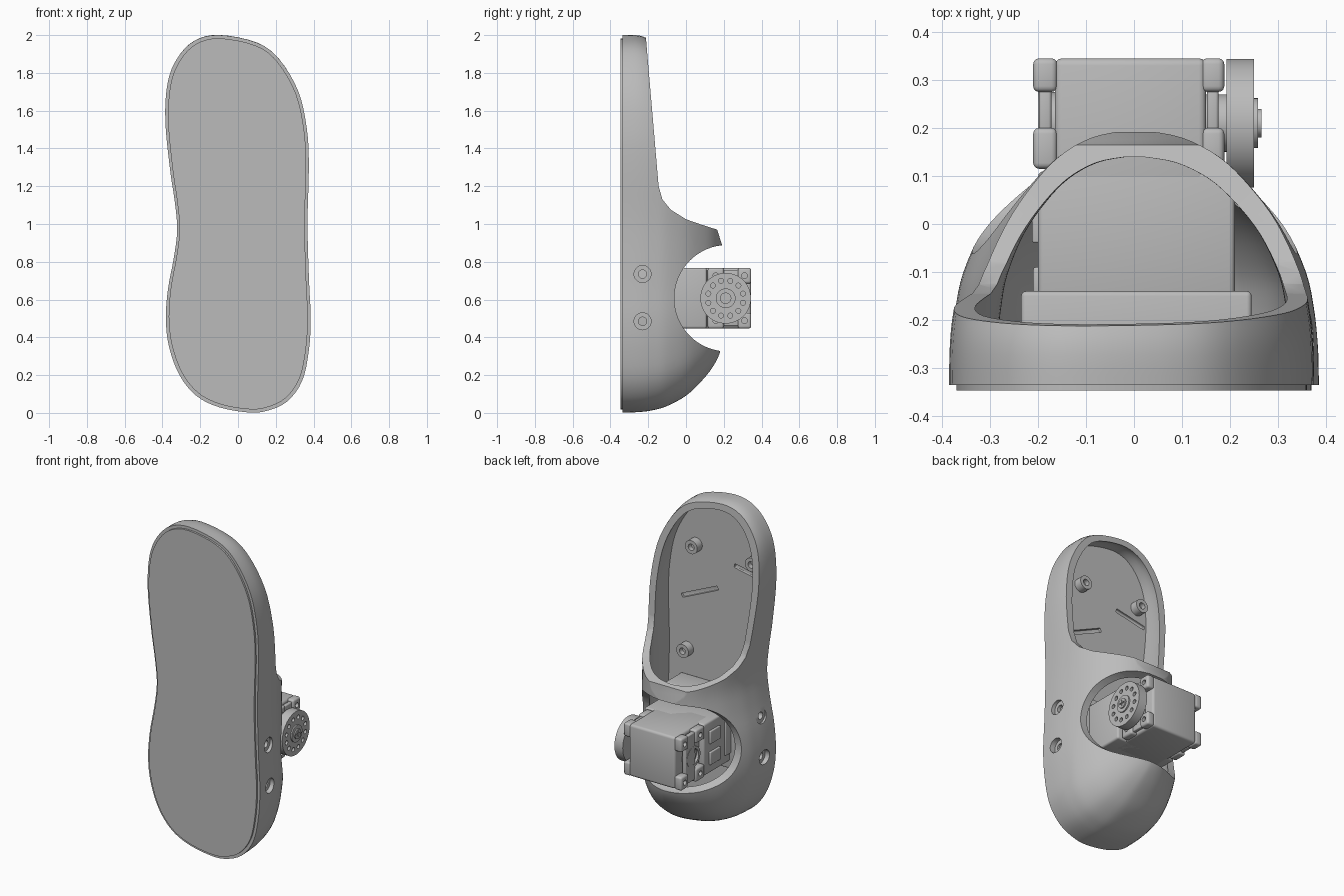
import bpy, bmesh, math
from mathutils import Vector, Matrix

if "Cube" in bpy.data.objects:
    bpy.data.objects.remove(bpy.data.objects["Cube"])

grey = bpy.data.materials.new("plain grey")
grey.use_nodes = True
grey.diffuse_color = (0.5, 0.5, 0.5, 1)
grey.node_tree.nodes["Principled BSDF"].inputs["Base Color"].default_value = (0.5, 0.5, 0.5, 1)


def finish(bm, name):
    bmesh.ops.recalc_face_normals(bm, faces=bm.faces)
    mesh = bpy.data.meshes.new(name)
    bm.to_mesh(mesh)
    bm.free()
    mesh.materials.append(grey)
    obj = bpy.data.objects.new(name, mesh)
    bpy.context.collection.objects.link(obj)
    return obj


def smooth(obj):
    bpy.ops.object.select_all(action='DESELECT')
    obj.select_set(True)
    bpy.context.view_layer.objects.active = obj
    bpy.ops.object.shade_smooth_by_angle(angle=math.radians(35))


def spline(pts, steps, cyclic):
    """Catmull-Rom curve through points of any dimension."""
    n, out = len(pts), []
    for i in range(n if cyclic else n - 1):
        ids = [i - 1, i, i + 1, i + 2]
        p = [Vector(pts[k % n] if cyclic else pts[min(max(k, 0), n - 1)]) for k in ids]
        for s in range(steps):
            t = s / steps
            out.append(p[1] + 0.5 * t * ((p[2] - p[0]) + t * ((2*p[0] - 5*p[1] + 4*p[2] - p[3])
                       + t * (3*(p[1] - p[2]) + p[3] - p[0]))))
    return out if cyclic else out + [Vector(pts[-1])]


def loft(rings, name):
    bm = bmesh.new()
    loops = [[bm.verts.new(c) for c in ring] for ring in rings]
    for a, b in zip(loops, loops[1:]):
        for i in range(len(a)):
            j = (i + 1) % len(a)
            bm.faces.new((a[i], a[j], b[j], b[i]))
    bm.faces.new(loops[0])
    bm.faces.new(loops[-1])
    return finish(bm, name)


def box(name, lo, hi, bevel=0.0, turn=0.0):
    """Box between two corners, optionally rounded and turned about y."""
    lo, hi = Vector(lo), Vector(hi)
    bm = bmesh.new()
    bmesh.ops.create_cube(bm, size=1)
    bmesh.ops.scale(bm, vec=hi - lo, verts=bm.verts)
    if bevel:
        bmesh.ops.bevel(bm, geom=bm.edges[:], offset=bevel, segments=3, profile=0.5, affect='EDGES')
    bmesh.ops.rotate(bm, matrix=Matrix.Rotation(turn, 3, 'Y'), verts=bm.verts)
    bmesh.ops.translate(bm, vec=(lo + hi) / 2, verts=bm.verts)
    return finish(bm, name)


def rod(name, start, end, radius, sides=32):
    """Cylinder between two points."""
    start, end = Vector(start), Vector(end)
    axis = end - start
    bm = bmesh.new()
    bmesh.ops.create_cone(bm, cap_ends=True, segments=sides, radius1=radius, radius2=radius,
                          depth=axis.length)
    turn = Vector((0, 0, 1)).rotation_difference(axis).to_matrix()
    bmesh.ops.rotate(bm, matrix=turn, verts=bm.verts)
    bmesh.ops.translate(bm, vec=(start + end) / 2, verts=bm.verts)
    return finish(bm, name)


def carve(obj, cutters):
    """Subtract the cutters, then discard them."""
    for c in cutters:
        c.hide_render = True
        m = obj.modifiers.new("cut", 'BOOLEAN')
        m.operation, m.solver, m.object = 'DIFFERENCE', 'EXACT', c
    bpy.context.view_layer.update()
    mesh = bpy.data.meshes.new_from_object(obj.evaluated_get(bpy.context.evaluated_depsgraph_get()))
    obj.modifiers.clear()
    obj.data = mesh
    for c in cutters:
        bpy.data.objects.remove(c)


# Foot outline (x, z), and depth layers (y, width factor, lowest z, highest z)
outline = spline([(-.1, 2), (.1, 1.96), (.22, 1.87), (.32, 1.7), (.365, 1.5), (.375, 1.3), (.368, 1),
                  (.376, .7), (.385, .5), (.375, .33), (.34, .17), (.26, .06), (.15, .01), (.05, .003),
                  (-.1, .03), (-.22, .09), (-.31, .2), (-.365, .35), (-.382, .5), (-.37, .66),
                  (-.34, .82), (-.322, .97), (-.335, 1.12), (-.36, 1.29), (-.385, 1.55),
                  (-.372, 1.75), (-.32, 1.88), (-.23, 1.97)], 4, True)
layers = spline([(-.335, 1, 0, 2), (-.25, .995, .003, 1.998), (-.18, .975, .012, 1.97),
                 (-.1, .93, .035, 1.92), (0, .81, .09, 1.85), (.08, .65, .165, 1.75),
                 (.14, .48, .24, 1.65), (.18, .27, .32, 1.5), (.195, .05, .42, 1.3)], 4, False)


def foot_rings(sx=1, sz=1, floor=-.335, depth=.53):
    return [[(p.x * w * sx, floor + (y + .335) / .53 * depth,
              1 + (lo + p.y / 2 * (hi - lo) - 1) * sz) for p in outline] for y, w, lo, hi in layers]


# Hollow shell with open instep, ankle opening, screw holes and floor slots
shell = loft(foot_rings(), "foot_shell")
cavity = loft(foot_rings(.88, .955, -.3, .44), "cavity_cutter")
instep = [(-.222, 2.1), (-.145, 1.2), (-.125, 1.13), (-.08, 1.075), (0, 1.025), (.08, .997),
          (.165, .97), (.2, .86), (.5, .86), (.5, 2.1)]
opening = loft([[(x, y, z) for y, z in instep] for x in (-1, 1)], "instep_cutter")
ankle = rod("ankle_cutter", (-1, .22, .607), (1, .22, .607), .282, 64)
cutters = [cavity, opening, ankle]
for z in (.485, .735):
    for side in (-1, 1):
        cutters.append(rod("bore_cutter", (side * .35, -.23, z), (side * .5, -.23, z), .045))
        cutters.append(rod("hole_cutter", (side * .25, -.23, z), (side * .5, -.23, z), .022))
cutters.append(box("slot_cutter", (-.02, -.315, 1.34), (.25, -.29, 1.365), .004, .42))
cutters.append(box("slot_cutter", (-.33, -.315, 1.545), (-.12, -.29, 1.57), .004, -.2))
carve(shell, cutters)
smooth(shell)

# Sole plate, slightly smaller than the shell
sole = loft([[(p.x * .96, y, 1 + (p.y - 1) * .983) for p in outline] for y in (-.347, -.33)], "sole_plate")
smooth(sole)

# Mounting posts on the shell floor
for x, z in ((.14, 1.64), (-.27, 1.64), (.2, .98), (-.21, .98)):
    post = rod("mounting_post", (x, -.305, z), (x, -.25, z), .042)
    carve(post, [rod("post_cutter", (x, -.28, z), (x, -.2, z), .02)])
    smooth(post)

# Motor body and its mount
AY, AZ = .21, .607
parts = [box("motor_mount", (-.235, -.305, .4), (.245, -.14, .82), .01),
         box("motor_lower_body", (-.2, -.16, .447), (.21, .11, .768), .012),
         box("motor_upper_body", (-.165, .0, .447), (.15, .345, .768), .015),
         box("motor_side_rail", (-.21, -.15, .5), (-.15, -.09, .715), .005)]

# Corner lugs with screw holes, and raised ribs, on both motor faces
for inner, outer in ((.14, .188), (-.16, -.21)):
    lo, hi = min(inner, outer), max(inner, outer)
    for z0, z1 in ((.447, .53), (.685, .768)):
        zc = (z0 + z1) / 2
        for y0, y1 in ((.115, .2), (.275, .345)):
            lug = box("motor_lug", (lo, y0, z0), (hi, y1, z1), .012)
            yc = (y0 + y1) / 2
            carve(lug, [rod("lug_cutter", (outer * .9, yc, zc), (outer * 1.3, yc, zc), .015, 20)])
            parts.append(lug)
    parts.append(box("motor_rib", (lo + .012, .19, .46), (hi - .012, .285, .755), .006))

# Output wheel with ring of holes, hub and screw
wheel = rod("output_wheel", (.193, AY, AZ), (.25, AY, AZ), .134, 64)
holes = []
for i in range(12):
    a = math.tau * (i + .5) / 12
    y, z = AY + .095 * math.cos(a), AZ + .095 * math.sin(a)
    holes.append(rod("wheel_cutter", (.225, y, z), (.3, y, z), .013, 16))
carve(wheel, holes)
parts += [wheel, rod("wheel_axle", (.14, AY, AZ), (.2, AY, AZ), .06),
          rod("wheel_hub", (.24, AY, AZ), (.258, AY, AZ), .052)]
screw = rod("hub_screw", (.25, AY, AZ), (.266, AY, AZ), .03)
carve(screw, [box("cross_cutter", (.259, AY - a, AZ - b), (.3, AY + a, AZ + b))
              for a, b in ((.02, .004), (.004, .02))])
parts.append(screw)

# Rear bearing on the opposite motor face
bearing = rod("rear_bearing", (-.15, AY, AZ), (-.2, AY, AZ), .065, 40)
carve(bearing, [rod("bearing_cutter", (-.185, AY, AZ), (-.3, AY, AZ), .048)])
parts += [bearing, rod("bearing_screw", (-.17, AY, AZ), (-.194, AY, AZ), .028)]

# Connector sockets low on the rear motor face
for z0, z1 in ((.5, .58), (.63, .71)):
    parts.append(box("cable_socket", (-.212, -.04, z0), (-.17, .06, z1), .005))
for part in parts:
    smooth(part)
